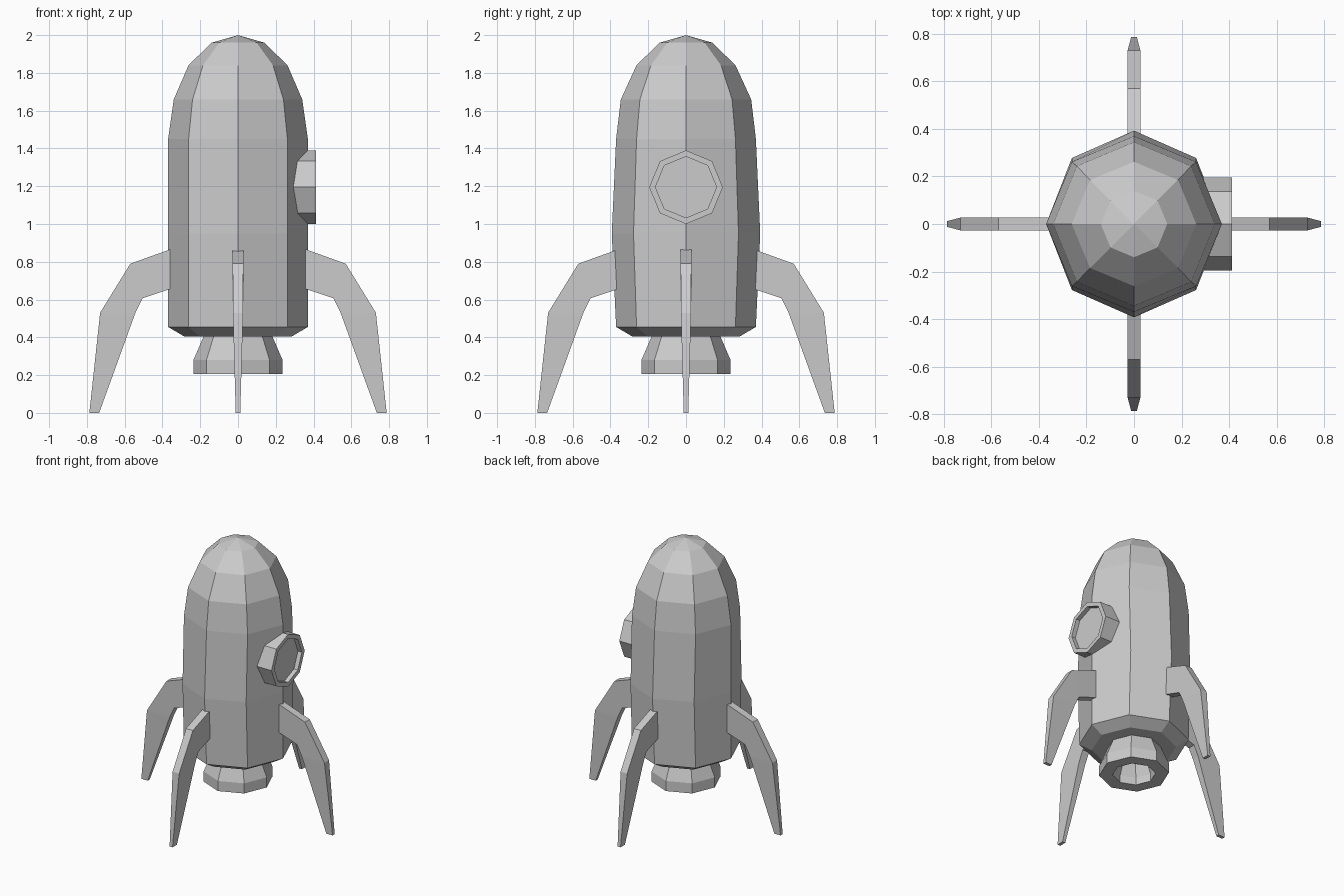
import bpy, bmesh
from math import sin, cos, pi
from mathutils import Matrix

if "Cube" in bpy.data.objects:
    bpy.data.objects.remove(bpy.data.objects["Cube"])


def finish(name, bm):
    bmesh.ops.recalc_face_normals(bm, faces=bm.faces)
    me = bpy.data.meshes.new(name)
    bm.to_mesh(me)
    bm.free()
    ob = bpy.data.objects.new(name, me)
    bpy.context.collection.objects.link(ob)
    return ob


def lathe(name, profile, sides=8, matrix=None):
    """Stack of octagon rings (rx, ry, z), bridged and capped at both ends."""
    bm = bmesh.new()
    rings = []
    for rx, ry, z in profile:
        if rx == 0:
            rings.append([bm.verts.new((0, 0, z))])
        else:
            rings.append([bm.verts.new((rx * cos(2 * pi * i / sides),
                                        ry * sin(2 * pi * i / sides), z))
                          for i in range(sides)])
    for a, b in zip(rings, rings[1:]):
        for i in range(sides):
            j = (i + 1) % sides
            if len(b) == 1:
                bm.faces.new((a[i], a[j], b[0]))
            else:
                bm.faces.new((a[i], a[j], b[j], b[i]))
    for ring in (rings[0], rings[-1]):
        if len(ring) > 1:
            bm.faces.new(ring)
    if matrix:
        bm.transform(matrix)
    return finish(name, bm)


# Hull, slightly bulged front to back at mid height
lathe("hull", [(0.285, 0.285, 0.405), (0.37, 0.37, 0.455), (0.37, 0.393, 0.95),
               (0.37, 0.37, 1.45), (0.34, 0.345, 1.66), (0.262, 0.262, 1.84),
               (0.14, 0.14, 1.96), (0, 0, 2.0)])

# Hollow engine nozzle: up the outside is reversed, ending up the inside
lathe("nozzle", [(r, r, z) for r, z in
                 [(0.18, 0.41), (0.236, 0.28), (0.236, 0.205),
                  (0.145, 0.205), (0.145, 0.26), (0.095, 0.40)]])

# Porthole frame with shallow recessed pane, facing +x
lathe("porthole", [(r, r, x) for r, x in
                   [(0.195, 0.27), (0.195, 0.412), (0.162, 0.412), (0.162, 0.38)]],
      matrix=Matrix.Translation((0, 0, 1.195)) @ Matrix.Rotation(pi / 2, 4, 'Y'))

# Four bent legs: outer and inner profile points with half thickness
LEG = [((0.355, 0.867), (0.355, 0.657), 0.028),
       ((0.57, 0.79), (0.505, 0.607), 0.028),
       ((0.73, 0.53), (0.543, 0.53), 0.027),
       ((0.787, 0), (0.735, 0), 0.012)]


def leg(name, angle):
    bm = bmesh.new()
    loops = [[bm.verts.new((p[0], s * t, p[1]))
              for p, s in ((o, -1), (o, 1), (i, 1), (i, -1))] for o, i, t in LEG]
    for a, b in zip(loops, loops[1:]):
        for k in range(4):
            m = (k + 1) % 4
            bm.faces.new((a[k], a[m], b[m], b[k]))
    bm.faces.new(loops[0])
    bm.faces.new(loops[-1])
    bm.transform(Matrix.Rotation(angle, 4, 'Z'))
    finish(name, bm)


for n, side in enumerate(("right", "back", "left", "front")):
    leg(side + "_leg", n * pi / 2)
